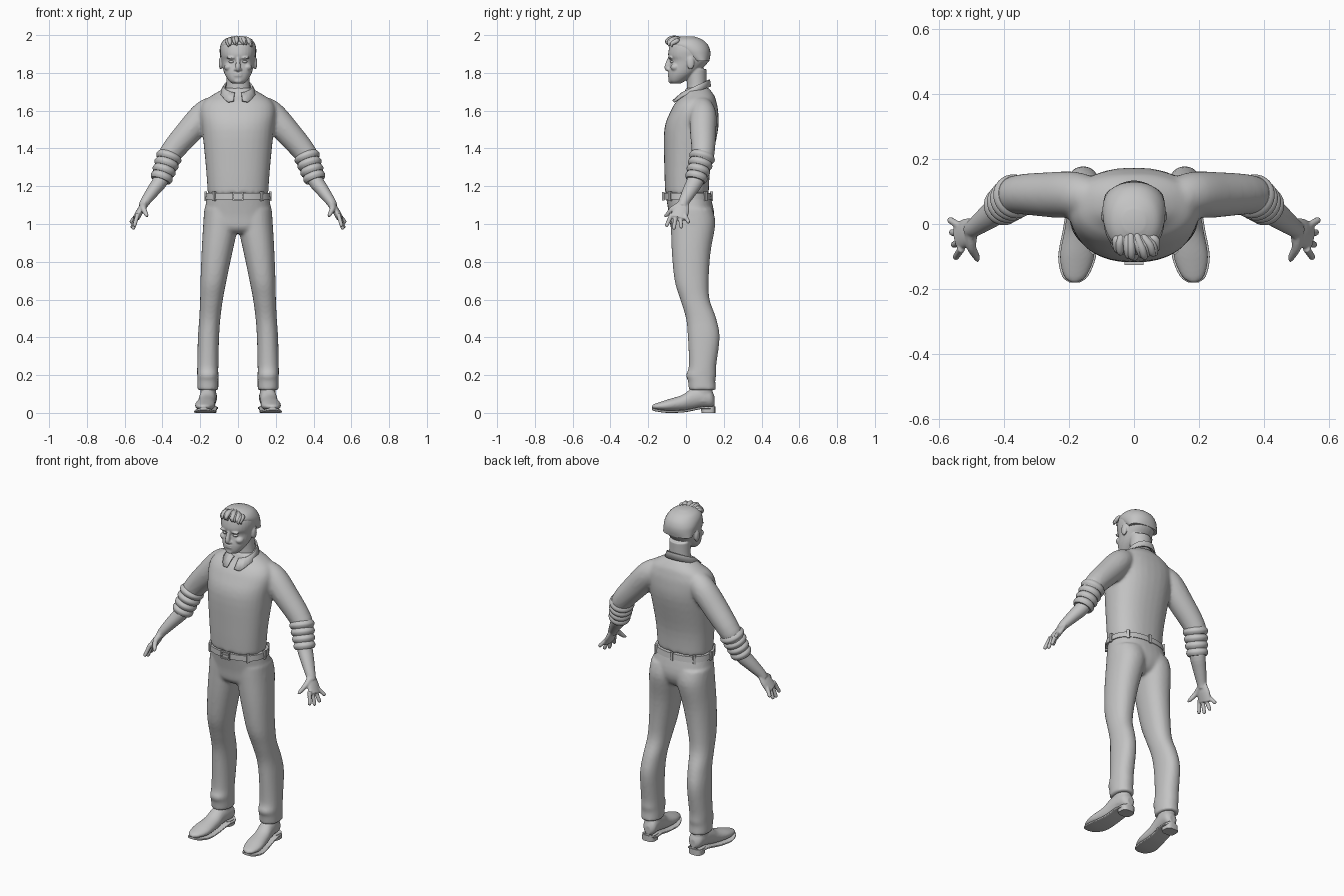
import bpy, bmesh, math, random
from mathutils import Vector, Matrix

AXIS_X, AXIS_Y, AXIS_Z = Vector((1, 0, 0)), Vector((0, 1, 0)), Vector((0, 0, 1))
SIDES = {"left": 1, "right": -1}
random.seed(4)

default_cube = bpy.data.objects.get("Cube")
if default_cube:
    bpy.data.objects.remove(default_cube)

clay = bpy.data.materials.new("plain_grey")
clay.use_nodes = True
clay.diffuse_color = (.55, .55, .55, 1)
clay.node_tree.nodes["Principled BSDF"].inputs["Base Color"].default_value = clay.diffuse_color


def smooth_rows(rows, steps):
    """Catmull-Rom interpolation of section rows."""
    result, last = [], len(rows) - 1
    for i in range(last):
        before, start, end, after = rows[max(i - 1, 0)], rows[i], rows[i + 1], rows[min(i + 2, last)]
        for step in range(steps):
            t = step / steps
            result.append([b + t / 2 * (c - a + t * (2 * a - 5 * b + 4 * c - d + t * (3 * (b - c) + d - a)))
                           for a, b, c, d in zip(before, start, end, after)])
    return result + [list(rows[last])]


def superellipse(angle, power):
    """Point on a unit outline that grows boxier with power."""
    cosine, sine = math.cos(angle), math.sin(angle)
    return (math.copysign(abs(cosine) ** (2 / power), cosine),
            math.copysign(abs(sine) ** (2 / power), sine))


def loft(bm, rows, normal=None, ref=AXIS_Y, side=1, steps=4, segments=32, power=2):
    """Skin through rows of x, y, z, half width, half depth."""
    rows = smooth_rows(rows, steps)
    centres = [Vector(row[:3]) for row in rows]
    rings = []
    for i, (centre, row) in enumerate(zip(centres, rows)):
        ahead, behind = centres[min(i + 1, len(rows) - 1)], centres[max(i - 1, 0)]
        tangent = normal or (ahead - behind).normalized()
        depth_axis = (ref - tangent * ref.dot(tangent)).normalized()
        width_axis = depth_axis.cross(tangent)
        ring = []
        for k in range(segments):
            across, along = superellipse(math.tau * k / segments, power)
            point = centre + width_axis * row[3] * across + depth_axis * row[4] * along
            ring.append(bm.verts.new((point.x * side, point.y, point.z)))
        rings.append(ring)
    for low, high in zip(rings, rings[1:]):
        for k in range(segments):
            bm.faces.new((low[k - 1], low[k], high[k], high[k - 1]))
    bm.faces.new(rings[0])
    bm.faces.new(rings[-1])


def column(bm, rows, centre_x=0, **options):
    """Upright loft through rows of z, half width, front, back."""
    loft(bm, [(centre_x, (front + back) / 2, z, half, (back - front) / 2)
              for z, half, front, back in rows], normal=AXIS_Z, **options)


def limb(bm, points, radii, flat=1, **options):
    """Tube along a path, thinned sideways by flat."""
    loft(bm, [(*point, radius * flat, radius) for point, radius in zip(points, radii)], **options)


def ball(bm, centre, radii):
    placement = Matrix.Translation(centre) @ Matrix.Diagonal((*radii, 1))
    bmesh.ops.create_uvsphere(bm, u_segments=20, v_segments=12, radius=1, matrix=placement)


def box(bm, centre, size, turn=0):
    placement = Matrix.Translation(centre) @ Matrix.Rotation(turn, 4, "Z") @ Matrix.Diagonal((*size, 1))
    bmesh.ops.create_cube(bm, size=1, matrix=placement)


def finish(name, bm, voxel=None, relax=3):
    """Make the object; a voxel size fuses overlapping pieces."""
    bmesh.ops.recalc_face_normals(bm, faces=bm.faces)
    mesh = bpy.data.meshes.new(name)
    bm.to_mesh(mesh)
    bm.free()
    mesh.shade_smooth()
    mesh.set_sharp_from_angle(angle=math.radians(50))
    mesh.materials.append(clay)
    part = bpy.data.objects.new(name, mesh)
    bpy.context.collection.objects.link(part)
    if voxel:
        fuse = part.modifiers.new("Fuse", "REMESH")
        fuse.mode, fuse.voxel_size, fuse.use_smooth_shade = "VOXEL", voxel, True
        soften = part.modifiers.new("Soften", "SMOOTH")
        soften.factor, soften.iterations = .5, relax
    return part


# Arm joints, shared by sleeve, cuff and hand
chest, shoulder, upper_arm = Vector((.13, .08, 1.62)), Vector((.18, .09, 1.58)), Vector((.25, .09, 1.5))
elbow, cuff_end = Vector((.36, .09, 1.37)), Vector((.41, .05, 1.23))
wrist, knuckles = Vector((.49, -.01, 1.12)), Vector((.54, -.04, 1.03))

# Sweater: torso and upper sleeves fused together
bm = bmesh.new()
column(bm, [(1.16, .16, -.11, .12), (1.3, .17, -.115, .13), (1.5, .19, -.115, .17), (1.6, .2, -.08, .17),
            (1.65, .18, -.05, .16), (1.68, .14, -.02, .15), (1.72, .07, 0, .12)], power=2.3)
for side in SIDES.values():
    limb(bm, [chest, shoulder, upper_arm, elbow, elbow.lerp(cuff_end, .6)], [.06, .07, .07, .06, .05], side=side)
finish("sweater", bm, voxel=.01, relax=5)

for label, side in SIDES.items():
    # Rolled cuff of overlapping folds
    bm = bmesh.new()
    folds = 4
    for fold in range(folds):
        radius = .068 - .003 * fold
        stops = [i / 4 for i in range(5)]
        limb(bm, [elbow.lerp(cuff_end, (fold + stop) / folds) for stop in stops],
             [radius * (.88 + .14 * math.sin(math.pi * stop)) for stop in stops], side=side)
    finish(label + "_rolled_cuff", bm)

    # Forearm, palm, fingers and thumb
    bm = bmesh.new()
    limb(bm, [elbow.lerp(cuff_end, .6), cuff_end, cuff_end.lerp(wrist, .5), wrist, wrist.lerp(knuckles, .3)],
         [.045, .045, .038, .029, .025], flat=.9, side=side)
    limb(bm, [wrist, wrist.lerp(knuckles, .5), knuckles], [.028, .043, .043], flat=.42, side=side)
    for finger in range(4):
        t = finger / 3
        root = Vector((.53, -.075 + .065 * t, 1.055))
        tip = Vector((.55 + .02 * t, -.105 + .12 * t, .97 + .1 * (t - .4) ** 2))
        limb(bm, [root, root.lerp(tip, .5), root.lerp(tip, .9), tip], [.012, .011, .01, .005],
             side=side, segments=12)
    limb(bm, [(.5, -.03, 1.1), (.5, -.07, 1.08), (.485, -.1, 1.05), (.48, -.115, 1.04)],
         [.02, .015, .011, .005], side=side, segments=12)
    finish(label + "_forearm_and_hand", bm, voxel=.0045, relax=2)

# Trousers: hips and both legs fused; legs narrow and spread towards the knee
bm = bmesh.new()
column(bm, [(1.165, .16, -.11, .125), (1.05, .18, -.09, .15), (.98, .18, -.08, .13), (.95, .13, -.05, .09)],
       power=2.3)
for side in SIDES.values():
    leg = []
    for z, front, back in ((1.08, -.08, .14), (1, -.08, .155), (.85, -.075, .13), (.7, -.06, .12),
                           (.6, -.03, .125), (.5, 0, .16), (.4, .01, .178), (.25, .015, .16),
                           (.2, 0, .16), (.17, .01, .155), (.12, .015, .16)):
        spread = .16 - .07 * (max(0, z - .3) / .7) ** 1.5
        leg.append((spread, (front + back) / 2, z, .056 + .085 * max(0, z - .55), (back - front) / 2))
    loft(bm, leg, normal=AXIS_Z, side=side, power=2.2)
finish("trousers", bm, voxel=.009, relax=4)

# Belt, loops and buckle
bm = bmesh.new()
column(bm, [(1.13, .173, -.118, .137), (1.163, .169, -.118, .133)], power=2.3, steps=1, segments=48)
finish("belt", bm)
bm = bmesh.new()
for k in range(1, 8):
    turn = math.tau * k / 8
    across, along = superellipse(turn - math.pi / 2, 2.3)
    box(bm, (.171 * across, .009 + .126 * along, 1.147), (.016, .014, .05), turn)
finish("belt_loops", bm)
bm = bmesh.new()
for sign in SIDES.values():
    box(bm, (.026 * sign, -.12, 1.147), (.007, .012, .044))
    box(bm, (0, -.12, 1.147 + .019 * sign), (.054, .012, .007))
box(bm, (0, -.12, 1.147), (.045, .006, .005))
finish("belt_buckle", bm)

# Shoes: upper with ankle, then a sole following the same outline, and a heel
outline = [(.15, .02, .04, .09), (.13, .04, .03, .125), (.08, .044, .03, .14), (.03, .044, .02, .13),
           (-.02, .047, .012, .095), (-.1, .053, .01, .07), (-.16, .035, .018, .05), (-.18, .01, .025, .04)]
for label, side in SIDES.items():
    for part in ("shoe", "sole"):
        bm = bmesh.new()
        rows = []
        for y, half, bottom, top in outline:
            if part == "sole":
                half, bottom, top = half + .005, bottom - .01, bottom + .003
            rows.append((.165 - .1 * y, y, (bottom + top) / 2, half, (top - bottom) / 2))
        loft(bm, rows, normal=AXIS_Y, ref=AXIS_Z, side=side, power=2 if part == "shoe" else 5)
        if part == "shoe":
            column(bm, [(.06, .04, .03, .14), (.2, .042, .03, .144)], centre_x=.158, side=side)
            finish(label + "_shoe", bm, voxel=.006)
        else:
            column(bm, [(0, .04, .083, .155), (.035, .04, .077, .155)], centre_x=.156, side=side, power=3)
            finish(label + "_sole_and_heel", bm)

# Head and neck, with nose, brow, lips and ears fused in
skull = [(1.743, .03, -.075, -.03), (1.76, .05, -.09, 0), (1.8, .073, -.093, .06), (1.86, .088, -.083, .12),
         (1.89, .092, -.094, .126), (1.92, .094, -.092, .124), (1.95, .087, -.083, .11),
         (1.975, .067, -.06, .08), (1.99, .03, -.025, .04)]
bm = bmesh.new()
column(bm, [(1.66, .07, 0, .115), (1.74, .062, .005, .11), (1.82, .062, 0, .11)])
column(bm, skull, power=2.15)
limb(bm, [(0, -.083, 1.885), (0, -.093, 1.86), (0, -.1, 1.83), (0, -.095, 1.812)], [.01, .011, .014, .01])
for z in (1.797, 1.786):
    ball(bm, (0, -.09, z), (.023, .008, .006))
ball(bm, (0, -.08, 1.758), (.024, .014, .014))
for side in SIDES.values():
    ball(bm, (.036 * side, -.083, 1.88), (.026, .012, .007))
    ball(bm, (.05 * side, -.056, 1.83), (.024, .026, .02))
    ball(bm, (.014 * side, -.092, 1.818), (.008, .01, .007))
    ball(bm, (.091 * side, .024, 1.852), (.011, .02, .034))
finish("head_and_neck", bm, voxel=.0045)

bm = bmesh.new()
for side in SIDES.values():
    ball(bm, (.034 * side, -.071, 1.859), (.015, .013, .008))
finish("eyes", bm)

# Short hair: cap over the skull with a receding hairline, and swept fringe tufts
bm = bmesh.new()
column(bm, [(z + .003, half + .003, front + max(0, 1.95 - z) * 1.3, back + .003)
            for z, half, front, back in skull if z > 1.85], power=2.15)
finish("hair_cap", bm)
bm = bmesh.new()
tufts = 11
for k in range(tufts):
    x = .058 * (2 * k / (tufts - 1) - 1)
    sway = random.uniform(0, .016)
    crown = 1.984 - 4.5 * x * x - random.uniform(0, .006)
    front = -.1 + 6 * x * x + random.uniform(-.004, .006)
    limb(bm, [(x * .7, -.01, crown - .005), (x * .85, -.04, crown), (x + sway, front + .025, crown),
              (x + sway * 1.6, front, crown - .014), (x + sway * 2, front, crown - .03)],
         [.004, .012, .013, .01, .003], ref=AXIS_X, segments=12)
finish("hair_tufts", bm)

# Shirt collar: folded strip, open at the throat and pointed beside it
bm = bmesh.new()
steps, opening, previous = 56, math.radians(14), None
for i in range(steps + 1):
    angle = opening + (math.tau - 2 * opening) * i / steps
    across, back = math.sin(angle), -math.cos(angle)
    rim = 1.727 + .035 * back
    point = max(0, 1 - abs(abs(math.pi - angle) - math.radians(148)) * 2)
    strip = [bm.verts.new(spot) for spot in (
        (.067 * across, .055 + .064 * back, rim - .03),
        (.07 * across, .055 + .067 * back, rim),
        (.075 * across, .05 + .075 * back, rim),
        ((.094 + .006 * point) * across, .03 + (.1 + .008 * point) * back, rim - .035 - .017 * point))]
    if previous:
        for j in range(len(strip) - 1):
            bm.faces.new((previous[j], strip[j], strip[j + 1], previous[j + 1]))
    previous = strip
cloth = finish("shirt_collar", bm).modifiers.new("Cloth", "SOLIDIFY")
cloth.thickness, cloth.offset = .007, 0
